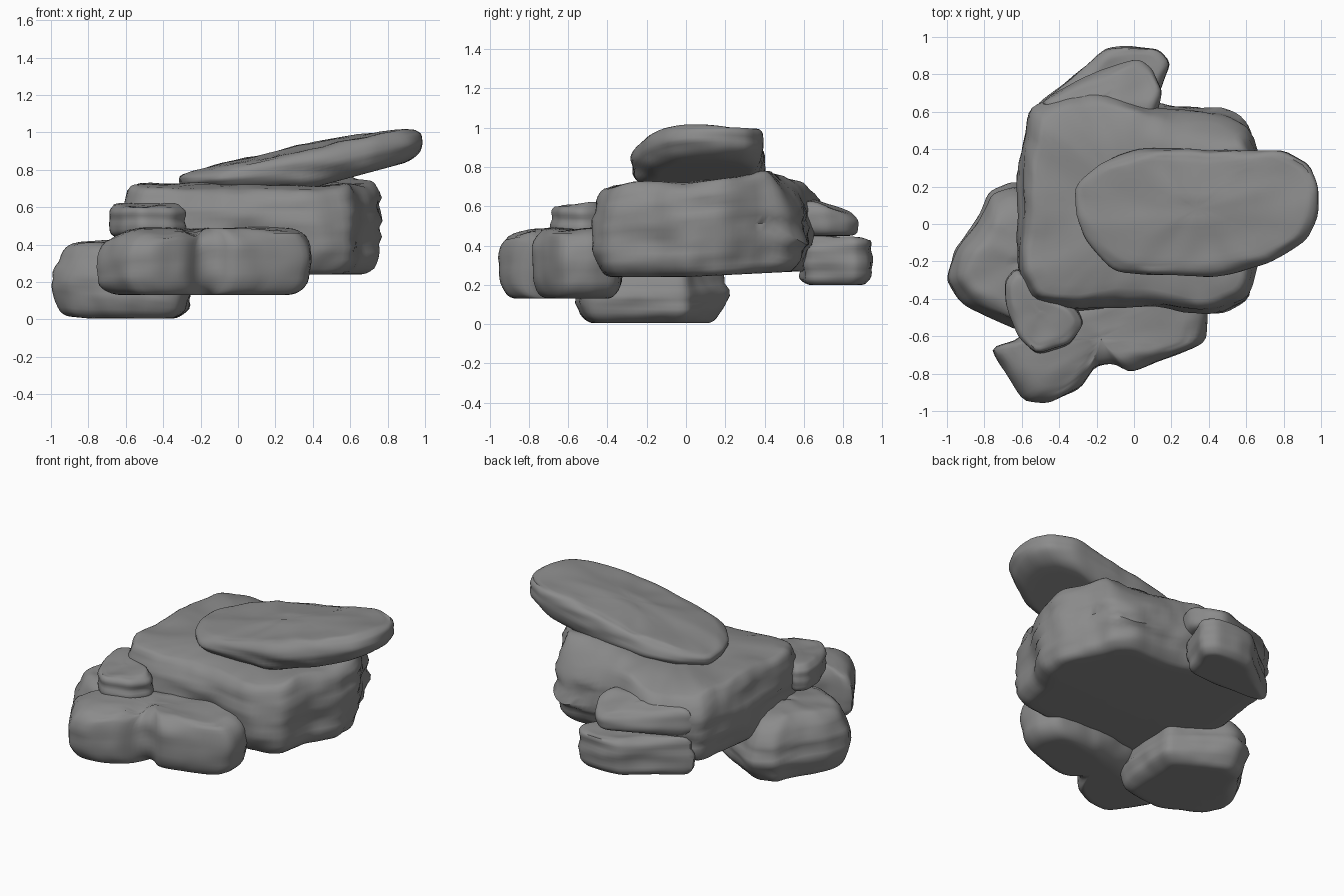
import bpy, math
from mathutils import Vector, noise

if "Cube" in bpy.data.objects:
    bpy.data.objects.remove(bpy.data.objects["Cube"])

stone = bpy.data.materials.new("dark_stone")
stone.diffuse_color = (0.26, 0.26, 0.26, 1)
stone.use_nodes = True
stone.node_tree.nodes["Principled BSDF"].inputs["Base Color"].default_value = stone.diffuse_color


def resample(points, count):
    """Closed, lightly chamfered outline with evenly spaced points."""
    pts = [Vector(p) for p in points]
    for cut in (0.14, 0.2):
        new = []
        for a, b in zip(pts, pts[1:] + pts[:1]):
            new += [a.lerp(b, cut), a.lerp(b, 1 - cut)]
        pts = new
    segs = list(zip(pts, pts[1:] + pts[:1]))
    total = sum((b - a).length for a, b in segs)
    out, run, i = [], 0.0, 0
    for k in range(count):
        target = total * k / count
        while run + (segs[i][1] - segs[i][0]).length < target:
            run += (segs[i][1] - segs[i][0]).length
            i += 1
        a, b = segs[i]
        out.append(a.lerp(b, (target - run) / max((b - a).length, 1e-6)))
    return out


def rock(name, outline, bottom, top, edge=0.08, low=0.0, high=0.0,
         strata=0.02, lump=0.02, grow=0.003, seed=0, count=88):
    """Loft an outline between two height functions, with layered erosion."""
    pts = resample(outline, count)
    c = sum(pts, Vector((0, 0))) / count
    sides, caps = 18, [0.9, 0.75, 0.55, 0.35, 0.15]
    rings = [(-1, f) for f in reversed(caps)]
    rings += [(math.sin(math.pi * (k / sides - 0.5)), 1) for k in range(sides + 1)]
    rings += [(1, f) for f in caps]
    verts = []
    off = Vector((seed * 7.3, seed * 3.1, seed * 5.7))

    def place(x, y, s):
        zb, zt = bottom(x, y), top(x, y)
        return Vector((x, y, zb + (zt - zb) * (s + 1) / 2))

    for s, f in rings:
        for p in pts:
            d = p - c
            inset = edge * (1 - math.sqrt(max(0, 1 - abs(s) ** 3.5))) - grow
            inset += low * max(0, -s) + high * max(0, s)
            q0 = place(p.x, p.y, s)
            n = noise.noise(Vector((q0.x * 2.5, q0.y * 2.5, q0.z * 17)) + off)
            m = noise.noise(q0 * 4 + off) + 0.5 * noise.noise(q0 * 10 + off)
            inset -= strata * n * (1 - 0.5 * abs(s)) + lump * m
            xy = c + d * ((d.length - inset) / d.length) * f
            q = place(xy.x, xy.y, s)
            if s > 0.9:
                w = Vector((q.x * 4, q.y * 4, seed))
                q.z += 0.018 * noise.noise(w) + 0.008 * noise.noise(w * 2.3)
            verts.append(q)
    nr = len(rings)
    verts += [place(c.x, c.y, -1), place(c.x, c.y, 1)]
    faces = []
    for i in range(count):
        j = (i + 1) % count
        for r in range(nr - 1):
            a, b = r * count, (r + 1) * count
            faces.append((a + i, a + j, b + j, b + i))
        faces.append((nr * count, j, i))
        e = (nr - 1) * count
        faces.append((nr * count + 1, e + i, e + j))
    me = bpy.data.meshes.new(name)
    me.from_pydata(verts, [], faces)
    me.materials.append(stone)
    ob = bpy.data.objects.new(name, me)
    bpy.context.collection.objects.link(ob)
    bpy.ops.object.select_all(action='DESELECT')
    ob.select_set(True)
    bpy.context.view_layer.objects.active = ob
    bpy.ops.object.shade_smooth_by_angle(angle=math.radians(55))
    return ob


def flat(z):
    return lambda x, y: z


def clamp(v):
    return max(0.0, min(1.0, v))


# Large central slab, slightly higher towards the back right
rock("central_slab",
     [(-0.62, -0.25), (-0.54, -0.42), (-0.3, -0.45), (0, -0.43), (0.42, -0.48),
      (0.61, -0.4), (0.66, -0.2), (0.76, 0), (0.77, 0.2), (0.65, 0.38),
      (0.61, 0.51), (0.5, 0.6), (0.2, 0.61), (0, 0.66), (-0.2, 0.72),
      (-0.4, 0.68), (-0.56, 0.62), (-0.61, 0.3)],
     lambda x, y: 0.24 + 0.03 * clamp(y / 0.6),
     lambda x, y: 0.72 + 0.05 * clamp((x + 0.2) * 3) * clamp(y * 2.5)
     - (0.3 + 0.9 * clamp(x * 2)) * max(0, y - 0.48 + 0.06 * clamp(x * 2))
     - 0.2 * max(0, -0.25 - y),
     edge=0.08, low=0.02, high=0.01, strata=0.035, lump=0.02, seed=1, count=128)

# Tilted slab lying across the top
rock("leaning_top_slab",
     [(-0.33, 0.2), (-0.31, 0.05), (-0.23, -0.12), (-0.1, -0.24), (0.1, -0.27),
      (0.42, -0.28), (0.62, -0.23), (0.74, -0.2), (0.91, -0.09), (0.98, 0.05),
      (0.99, 0.2), (0.94, 0.32), (0.8, 0.4), (0.5, 0.39), (0.2, 0.4), (0, 0.39),
      (-0.2, 0.31)],
     lambda x, y: 0.69 + 0.27 * max(0, x - 0.35),
     lambda x, y: 0.85 + 0.23 * x - 0.05 * max(0, x - 0.3) - 0.12 * max(0, x - 0.75)
     - 0.1 * max(0, -y),
     edge=0.08, low=0.04, strata=0.02, lump=0.012, seed=2)

# Two-lobed boulder at the front, each lobe slightly domed
rock("front_boulder",
     [(-0.76, -0.66), (-0.67, -0.82), (-0.58, -0.94), (-0.44, -0.95),
      (-0.28, -0.87), (-0.21, -0.76), (-0.1, -0.75), (-0.03, -0.79),
      (0.2, -0.71), (0.37, -0.63), (0.39, -0.48), (0.32, -0.34), (0, -0.32),
      (-0.3, -0.38), (-0.55, -0.52), (-0.62, -0.62)],
     flat(0.13),
     lambda x, y: 0.485 - 0.3 * max(0, -0.55 - x) - 0.25 * max(0, -0.78 - y)
     - 0.04 * math.exp(-((x + 0.23) / 0.05) ** 2) * clamp(-(y + 0.55) * 6),
     edge=0.13, strata=0.012, lump=0.018, seed=3)

# Boulder at the left, resting on the ground, with a squarely broken inner side
rock("left_boulder",
     [(-1.0, -0.3), (-0.96, -0.14), (-0.83, 0.03), (-0.77, 0.17), (-0.65, 0.21),
      (-0.58, 0.19), (-0.26, 0.02), (-0.25, -0.02), (-0.26, -0.3), (-0.3, -0.52),
      (-0.62, -0.58), (-0.92, -0.43)],
     lambda x, y: 0.005 + 0.1 * max(0, -0.8 - x),
     lambda x, y: 0.41 - 0.35 * max(0, x + 0.6) - 0.3 * max(0, y),
     edge=0.08, low=0.02, high=0.05, strata=0.025, lump=0.015, seed=4)

# Small stone wedged on the front boulder
rock("small_front_stone",
     [(-0.69, -0.3), (-0.63, -0.23), (-0.5, -0.34), (-0.32, -0.45),
      (-0.28, -0.53), (-0.35, -0.64), (-0.52, -0.69), (-0.62, -0.6), (-0.69, -0.43)],
     flat(0.44), flat(0.61), edge=0.06, strata=0.025, lump=0.01, seed=5, count=56)

# Two stacked stones at the back
rock("back_lower_stone",
     [(-0.52, 0.64), (-0.3, 0.8), (-0.16, 0.93), (-0.04, 0.95), (0.13, 0.93),
      (0.19, 0.86), (0.14, 0.74), (0.1, 0.6), (-0.2, 0.58), (-0.42, 0.6)],
     flat(0.2), flat(0.445), edge=0.06, strata=0.03, lump=0.01, seed=6, count=64)
rock("back_upper_stone",
     [(-0.5, 0.65), (-0.3, 0.76), (0.02, 0.89), (0.1, 0.83), (0.16, 0.71),
      (0.1, 0.56), (-0.2, 0.53), (-0.42, 0.56)],
     flat(0.45), lambda x, y: 0.63 - 0.35 * max(0, y - 0.65),
     edge=0.06, strata=0.015, lump=0.01, seed=7, count=56)
